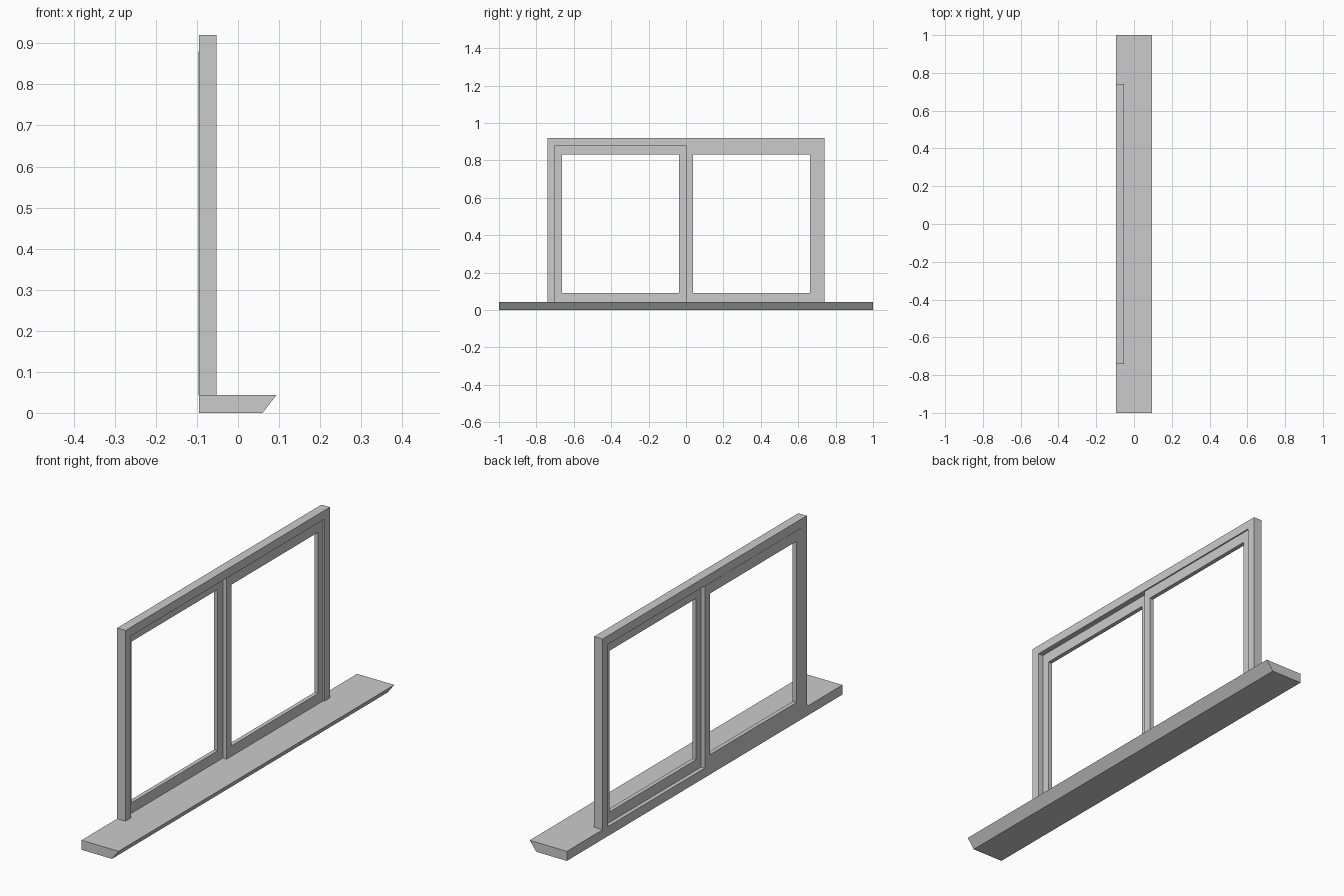
import bpy, bmesh

if "Cube" in bpy.data.objects:
    bpy.data.objects.remove(bpy.data.objects["Cube"])


def extrude_profile(name, pts, direction):
    """Extrude a closed flat outline along a direction."""
    bm = bmesh.new()
    face = bm.faces.new([bm.verts.new(p) for p in pts])
    geo = bmesh.ops.extrude_face_region(bm, geom=[face])["geom"]
    moved = [g for g in geo if isinstance(g, bmesh.types.BMVert)]
    bmesh.ops.translate(bm, verts=moved, vec=direction)
    bmesh.ops.recalc_face_normals(bm, faces=bm.faces)
    mesh = bpy.data.meshes.new(name)
    bm.to_mesh(mesh)
    bm.free()
    obj = bpy.data.objects.new(name, mesh)
    bpy.context.collection.objects.link(obj)
    return obj


def sash(name, x0, x1, y0, y1, z0, z1, stile, rail):
    """Rectangular ring: outer and inner loops bridged front, back and sides."""
    bm = bmesh.new()

    def loop(x, dy, dz):
        corners = [(y0 + dy, z0 + dz), (y1 - dy, z0 + dz),
                   (y1 - dy, z1 - dz), (y0 + dy, z1 - dz)]
        return [bm.verts.new((x, y, z)) for y, z in corners]

    loops = [loop(x0, 0, 0), loop(x1, 0, 0),
             loop(x1, stile, rail), loop(x0, stile, rail)]
    for k in range(4):
        a, b = loops[k], loops[(k + 1) % 4]
        for i in range(4):
            j = (i + 1) % 4
            bm.faces.new((a[i], a[j], b[j], b[i]))
    bmesh.ops.recalc_face_normals(bm, faces=bm.faces)
    mesh = bpy.data.meshes.new(name)
    bm.to_mesh(mesh)
    bm.free()
    obj = bpy.data.objects.new(name, mesh)
    bpy.context.collection.objects.link(obj)
    return obj


SILL_Z = 0.044
BACK, FRONT, MID = -0.095, -0.052, -0.077

# Sill with an undercut front edge
extrude_profile("window_sill",
                [(BACK, -1, 0), (0.06, -1, 0), (0.094, -1, SILL_Z), (BACK, -1, SILL_Z)],
                (0, 2, 0))

# Outer frame: two posts and a head, open at the sill
W, T, H = 0.741, 0.04, 0.92
outline = [(-W, SILL_Z), (-W, H), (W, H), (W, SILL_Z),
           (W - T, SILL_Z), (W - T, H - T), (-W + T, H - T), (-W + T, SILL_Z)]
extrude_profile("outer_frame", [(BACK, y, z) for y, z in outline], (FRONT - BACK, 0, 0))

# Two sliding sashes on separate tracks
sash("rear_sash", BACK - 0.001, MID, -W + T, 0, SILL_Z, H - T, 0.037, 0.048)
sash("front_sash", MID, -0.058, 0, W - T, SILL_Z, H - T, 0.037, 0.048)
